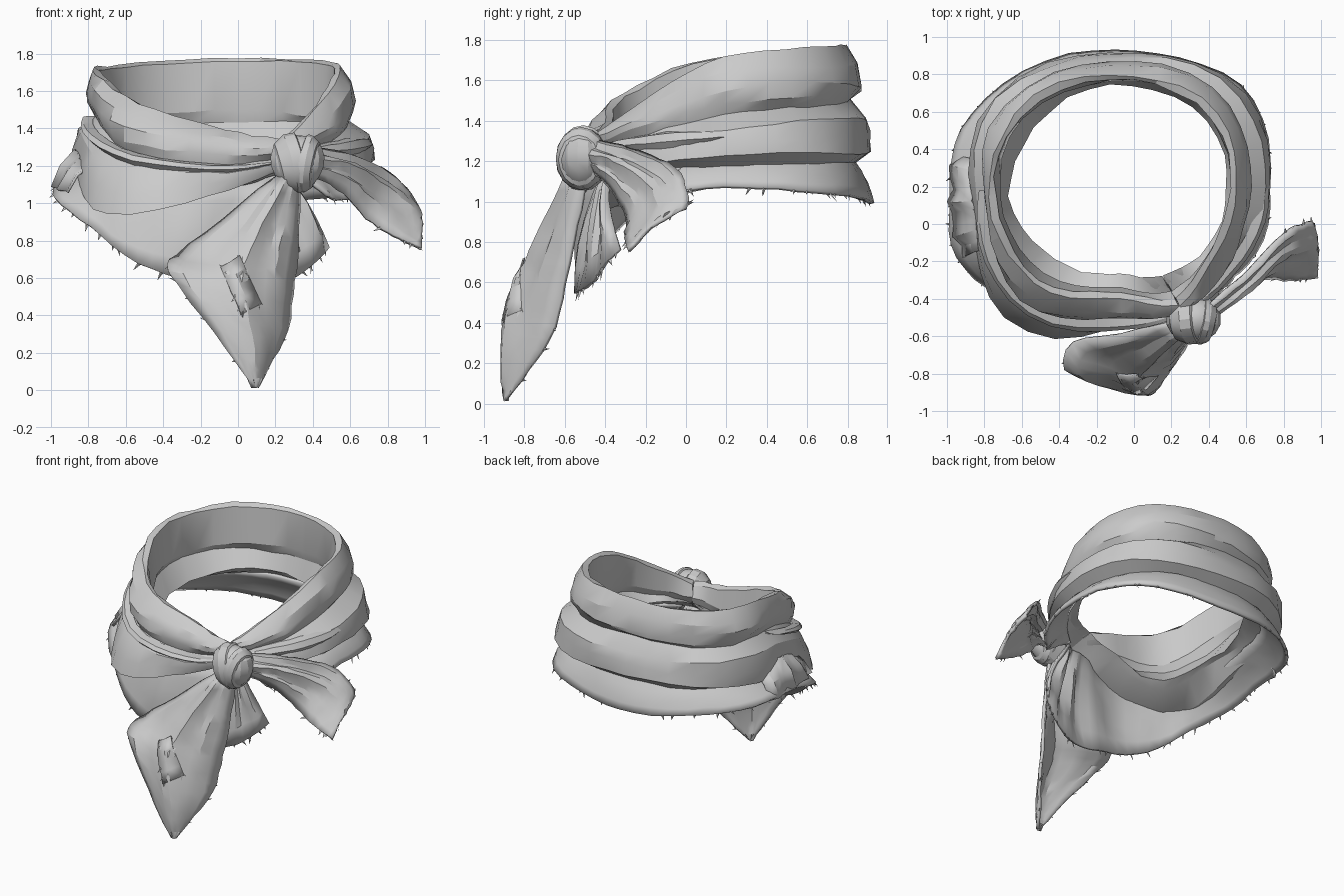
import bpy, bmesh, math, random
from mathutils import Vector, Matrix

if "Cube" in bpy.data.objects:
    bpy.data.objects.remove(bpy.data.objects["Cube"])
random.seed(4)
CX, CY = -0.1, 0.18          # centre of the neck opening


def spline(pts, t):
    """Catmull-Rom through tuples/vectors, t in 0..1"""
    n = len(pts) - 1
    i = min(int(t * n), n - 1)
    f = t * n - i
    b, c = Vector(pts[i]), Vector(pts[i + 1])
    a = Vector(pts[i - 1]) if i else b * 2 - c
    d = Vector(pts[i + 2]) if i + 2 <= n else c * 2 - b
    return 0.5 * (2 * b + (c - a) * f + (2 * a - 5 * b + 4 * c - d) * f * f
                  + (3 * b - a - 3 * c + d) * f ** 3)


def polar(p):
    a = math.radians(p[0])
    return Vector((CX + p[1] * math.cos(a), CY + p[1] * math.sin(a), p[2]))


def finish(name, bm, thick=0, angle=24):
    bmesh.ops.recalc_face_normals(bm, faces=bm.faces)
    me = bpy.data.meshes.new(name)
    bm.to_mesh(me)
    bm.free()
    ob = bpy.data.objects.new(name, me)
    bpy.context.collection.objects.link(ob)
    bpy.context.view_layer.objects.active = ob
    ob.select_set(True)
    bpy.ops.object.shade_smooth_by_angle(angle=math.radians(angle))
    ob.select_set(False)
    if thick:
        m = ob.modifiers.new("cloth", 'SOLIDIFY')
        m.thickness, m.offset = thick, 0
    return ob


def skin(name, grid, thick=0, wrap=False, jitter=0.004):
    bm = bmesh.new()
    vs = [[bm.verts.new(p + Vector([random.uniform(-jitter, jitter) for _ in range(3)]))
           for p in row] for row in grid]
    for k in range(len(vs) if wrap else len(vs) - 1):
        a, b = vs[k], vs[(k + 1) % len(vs)]
        for i in range(len(a) - 1):
            bm.faces.new((a[i], a[i + 1], b[i + 1], b[i]))
    if wrap:
        bm.faces.new([r[0] for r in vs])
        bm.faces.new([r[-1] for r in vs])
    return finish(name, bm, thick)


def fray(name, pairs, size=0.04):
    """loose threads along an edge: pairs of (edge point, point further in)"""
    bm = bmesh.new()
    for (e0, i0), (e1, _) in zip(pairs, pairs[1:]):
        if random.random() < 0.3:
            continue
        p = e0.lerp(e1, random.random())
        out = (e0 - i0).normalized()
        along = (e1 - e0).normalized()
        tip = p + (out + along * random.uniform(-.9, .9)) * size * random.uniform(.4, 1)
        side = out.cross(along).normalized() * 0.007
        base = p - out * 0.012
        vs = [bm.verts.new(v) for v in (base + along * .013, base - along * .013 + side,
                                        base - side, tip)]
        for q in ((0, 1, 2), (0, 1, 3), (1, 2, 3), (2, 0, 3)):
            bm.faces.new([vs[k] for k in q])
    return finish(name, bm)


# --- wrapped collar: creased loops (radius, height) running from knot round to knot
ANG = [299, 270, 230, 190, 145, 90, 40, 0, -35, -61]
rim = [(.70, 1.34), (.58, 1.40), (.66, 1.53), (.67, 1.70), (.68, 1.74), (.62, 1.775),
       (.68, 1.765), (.65, 1.71), (.64, 1.52), (.70, 1.34)]
upper_mid = [(.75, 1.29), (.68, 1.31), (.77, 1.40), (.70, 1.57), (.75, 1.58), (.69, 1.58),
             (.77, 1.58), (.72, 1.55), (.73, 1.40), (.75, 1.30)]
crease = [(.71, 1.24), (.67, 1.21), (.74, 1.27), (.66, 1.46), (.71, 1.48), (.64, 1.50),
          (.71, 1.48), (.69, 1.42), (.70, 1.33), (.71, 1.25)]
low_top = [(.74, 1.23), (.74, 1.16), (.81, 1.20), (.75, 1.36), (.80, 1.40), (.71, 1.42),
           (.83, 1.40), (.80, 1.36), (.74, 1.28), (.74, 1.23)]
low_edge = [(.72, 1.18), (.74, 1.06), (.91, .93), (.77, 1.15), (.82, 1.22), (.73, 1.25),
            (.86, 1.24), (.83, 1.22), (.77, 1.19), (.72, 1.18)]
tuck = [(.68, 1.16), (.66, 1.06), (.81, .95), (.71, 1.13), (.74, 1.19), (.66, 1.20),
        (.77, 1.18), (.74, 1.17), (.70, 1.16), (.68, 1.16)]
hole = [.52, .45, .49, .56, .55, .56, .61, .60, .57, .52]
rim_in = [(r - .035, z - .015) for r, z in rim]
wall = [(r * .6 + h * .4 - .01, z * .5 + t[1] * .5)
        for (r, z), h, t in zip(rim, hole, tuck)]
wall_fold = [(w[0] + .025, w[1] - .05) for w in wall]
lip = [(h, t[1] + .10) for h, t in zip(hole, tuck)]
lip_low = [(h + .05, t[1] + .08) for h, t in zip(hole, tuck)]


def mid(a, b, dr):
    return [((p[0] + q[0]) / 2 + dr, (p[1] + q[1]) / 2) for p, q in zip(a, b)]


loops = [lip_low, lip, wall_fold, wall, rim_in, rim, mid(rim, upper_mid, .018), upper_mid,
         mid(upper_mid, crease, .012), crease, low_top, mid(low_top, low_edge, .008),
         low_edge, tuck]
N = 40
grid = []
for k, lp in enumerate(loops):
    pts = [(a, r, z) for a, (r, z) in zip(ANG, lp)]
    row = []
    for i in range(N + 1):
        p = spline(pts, i / N)
        s = math.sin(math.pi * i / N)
        p[1] += .008 * s * math.sin(i * .9 + k * 1.7)
        if k not in (4, 5):
            p[2] += .012 * s * math.sin(i * .6 + k * 2.3)
        row.append(polar(p))
    grid.append(row)
skin("wrapped_collar", grid, wrap=True, jitter=.006)


# --- slim diagonal pleats lying on the front and side of the collar
def pleat(name, pts, w):
    rows = []
    for i in range(15):
        t = i / 14
        p = spline(pts, t)
        h = w * (math.sin(math.pi * t) * .8 + .2)
        rows.append([polar((p[0], p[1] + dr, p[2] + dz * h))
                     for dr, dz in ((-.05, 1), (.0, .8), (.02, 0), (-.01, -.8), (-.05, -1))])
    skin(name, rows, jitter=.003)


pleat("left_pleat", [(296, .74, 1.22), (270, .73, 1.18), (235, .80, 1.23), (205, .77, 1.36),
                     (180, .71, 1.46)], .035)
pleat("right_pleat", [(-58, .74, 1.27), (-35, .76, 1.28), (-10, .80, 1.31), (15, .79, 1.33)], .05)

# --- hanging bib under the collar: gathered at the knot, ragged hem
top = [(303, .66, 1.17), (299, .66, 1.16), (285, .62, 1.14), (235, .70, 1.08), (205, .68, 1.16),
       (175, .64, 1.21), (145, .67, 1.24), (90, .61, 1.25), (40, .70, 1.24), (0, .68, 1.22),
       (-35, .65, 1.2), (-55, .65, 1.18)]
hem = [(319, .77, .76), (299, .76, .59), (272, .72, .55), (237, .79, .68), (207, .90, .96),
       (180, .89, 1.08), (145, .85, 1.05), (90, .73, .99), (40, .86, 1.04), (0, .83, 1.07),
       (-33, .80, 1.02), (-42, .76, 1.04)]
M = 66
bib = []
for k in range(6):
    f = k / 5
    row = []
    for i in range(M + 1):
        p = spline(top, i / M).lerp(spline(hem, i / M), f)
        g = max(0, 1 - i / 26)
        p[1] += math.sin(math.pi * f) * (.02 + .035 * g * math.sin(i * 1.35)) \
            + .012 * f * math.sin(i * .8)
        row.append(polar(p))
    bib.append(row)
skin("hanging_bib", bib, .022)
fray("bib_fray", list(zip(bib[-1], bib[-2])), .05)
# turned-up corner on the left side
turn = [[polar((a, r + .015 * math.sin(a), z - dz * abs(a - 183) / 20))
         for a in range(168, 206, 4)]
        for r, z, dz in ((.88, 1.09, .03), (.83, 1.20, .05), (.76, 1.29, .09))]
skin("turned_hem", turn, .015, jitter=.006)
fray("turned_fray", list(zip(turn[-1], turn[-2])), .05)


# --- two loose tails: rows of left, middle, right points
def tail_surface(rows, fold):
    def at(u, v):
        cols = [spline([r[j] for r in rows], v) for j in range(3)]
        p = spline(cols, u)
        pleats = math.sin(math.pi * min(1, v * 1.15 + .12)) * math.sin(u * 17) * .018
        return p + Vector(fold) * pleats
    return at


def tail(name, at, nu=10, nv=18):
    g = [[at(u / nu, v / nv) for u in range(nu + 1)] for v in range(nv + 1)]
    skin(name, g, .022, jitter=.005)
    fray(name + "_fray_a", [(r[0], r[2]) for r in g[8:-1]])
    fray(name + "_fray_b", [(r[-1], r[-3]) for r in g[11:-1]])
    return g


front = tail_surface([
    [(.20, -.52, 1.14), (.26, -.58, 1.14), (.32, -.50, 1.14)],
    [(-.08, -.59, .91), (.13, -.69, .89), (.32, -.55, .88)],
    [(-.33, -.63, .72), (.04, -.78, .70), (.31, -.59, .70)],
    [(-.37, -.77, .63), (.02, -.84, .56), (.29, -.63, .52)],
    [(-.18, -.85, .39), (.06, -.89, .36), (.26, -.68, .32)],
    [(-.02, -.89, .16), (.09, -.905, .16), (.18, -.78, .16)],
    [(.08, -.89, .02), (.09, -.89, .015), (.10, -.885, .02)]], (0, -1, 0))
tail("front_tail", front)
side = tail_surface([
    [(.38, -.45, 1.30), (.40, -.50, 1.24), (.38, -.47, 1.16)],
    [(.60, -.25, 1.25), (.60, -.36, 1.19), (.55, -.38, 1.08)],
    [(.80, -.05, 1.16), (.79, -.18, 1.08), (.69, -.30, .93)],
    [(.93, .01, 1.03), (.95, -.13, .95), (.85, -.30, .82)],
    [(.96, .00, .96), (.98, -.17, .87), (.975, -.28, .76)]], (.5, -.5, .7))
g = tail("side_tail", side)
fray("side_tail_end_fray", list(zip(g[-1], g[-2])), .03)

# --- sewn patch on the front tail with torn edges
samples = [front(u / 40, v / 70) for u in range(4, 34) for v in range(20, 58)]


def patch_point(a, b):
    x, z = .015 + a * .052 + b * .055, .56 - b * .125 + a * .03
    best = min(samples, key=lambda p: (p.x - x) ** 2 + (p.z - z) ** 2)
    return Vector((x, best.y - .014, z))


patch = [[patch_point(a, b / 2) for a in (-1, 0, 1)] for b in range(-2, 3)]
skin("patch", patch, .01)
ring = [r[0] for r in patch] + [patch[-1][1]] + [r[-1] for r in patch[::-1]] + [patch[0][1]]
c = patch[2][1]
fray("patch_fray", [(p, c) for p in ring + ring[:1]], .035)

# --- knot: lumpy core with wrapped straps following its bulge
K = Vector((.318, -.51, 1.22))
bm = bmesh.new()
bmesh.ops.create_uvsphere(bm, u_segments=14, v_segments=9, radius=1)
for v in bm.verts:
    s = 1 + .04 * math.sin(3 * math.atan2(v.co.z, v.co.x))
    v.co = K + Vector((v.co.x * .148 * s, v.co.y * .125, v.co.z * .15 * s))
finish("knot_core", bm)


def strap(name, tilt, turn, width, shift):
    rot = Matrix.Rotation(tilt, 3, 'Y') @ Matrix.Rotation(turn, 3, 'Z')
    rows = []
    for i in range(17):
        a = i / 16 * math.tau
        row = []
        for w, h in ((-1, .86), (-.85, 1), (0, 1.05), (.85, 1), (1, .86)):
            x = shift + w * width
            r = h * math.sqrt(max(.1, 1 - (x / .16) ** 2))
            row.append(K + rot @ Vector((x, math.cos(a) * .13 * r, math.sin(a) * .16 * r)))
        rows.append(row)
    skin(name, rows, jitter=.002)


strap("knot_strap_wide", math.radians(-14), .1, .07, -.04)
strap("knot_strap_narrow", math.radians(10), -.2, .038, .065)
